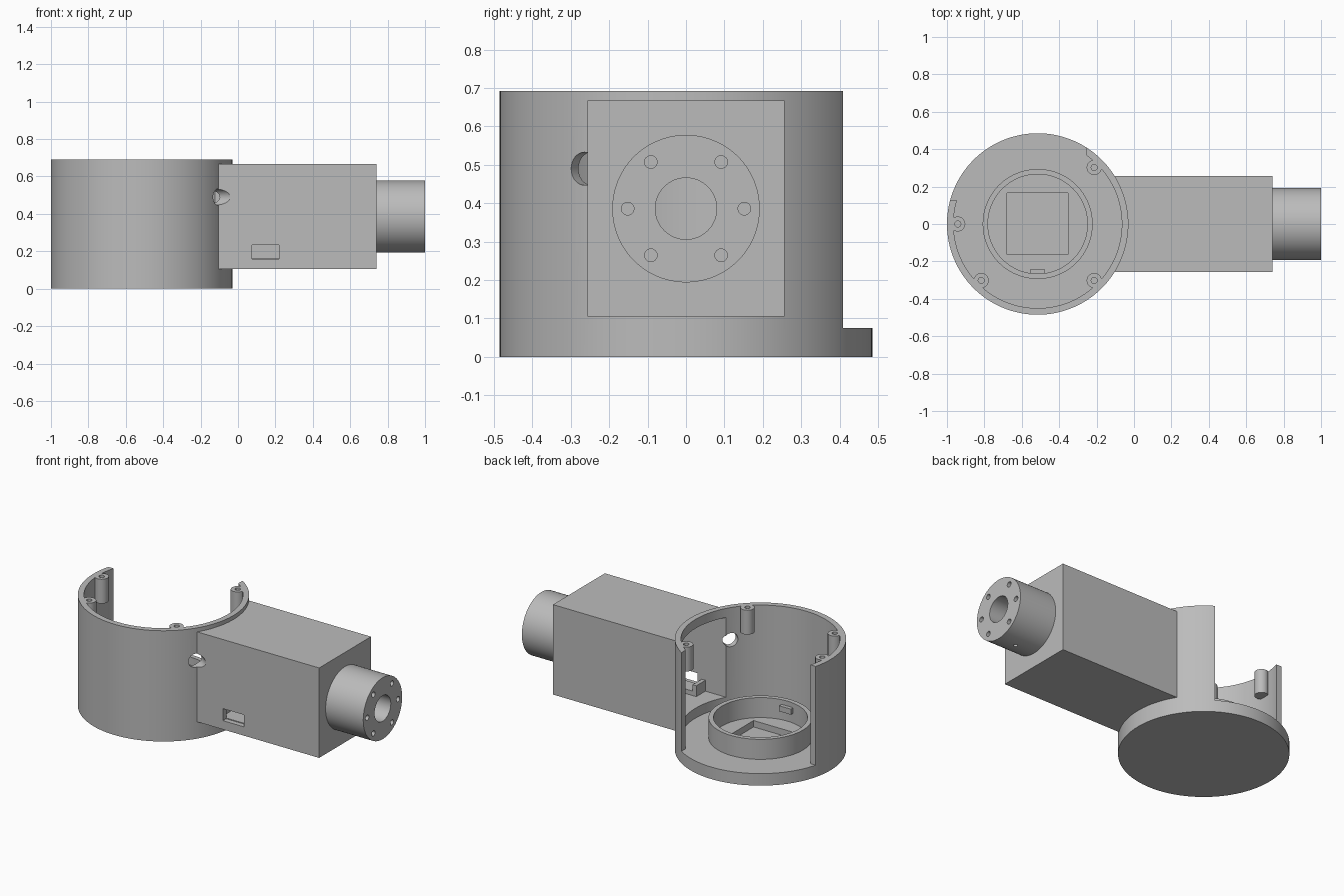
import bpy
from math import cos, sin, radians, pi
from mathutils import Vector

if "Cube" in bpy.data.objects:
    bpy.data.objects.remove(bpy.data.objects["Cube"])

grey = bpy.data.materials.new("plain_grey")
grey.use_nodes = True
COLOUR = (0.5, 0.5, 0.5, 1)
grey.diffuse_color = COLOUR
grey.node_tree.nodes["Principled BSDF"].inputs["Base Color"].default_value = COLOUR


def finish(ob, name):
    ob.name = name
    ob.data.materials.clear()
    ob.data.materials.append(grey)
    return ob


def box(name, lo, hi):
    lo, hi = Vector(lo), Vector(hi)
    bpy.ops.mesh.primitive_cube_add(size=1, location=(lo + hi) / 2)
    ob = bpy.context.object
    ob.scale = hi - lo
    bpy.ops.object.transform_apply(location=True, rotation=True, scale=True)
    return finish(ob, name)


def rod(name, start, end, radius, sides=96):
    start, end = Vector(start), Vector(end)
    axis = end - start
    bpy.ops.mesh.primitive_cylinder_add(vertices=sides, radius=radius, depth=axis.length,
                                        location=(start + end) / 2)
    ob = bpy.context.object
    ob.rotation_mode = 'QUATERNION'
    ob.rotation_quaternion = axis.to_track_quat('Z', 'Y')
    bpy.ops.object.transform_apply(location=True, rotation=True, scale=True)
    return finish(ob, name)


def combine(target, tool, operation):
    mod = target.modifiers.new(operation, 'BOOLEAN')
    mod.operation, mod.object, mod.solver = operation, tool, 'EXACT'
    bpy.context.view_layer.objects.active = target
    bpy.ops.object.modifier_apply(modifier=mod.name)
    bpy.data.objects.remove(tool)


def cut(target, tool):
    combine(target, tool, 'DIFFERENCE')


def add(target, tool):
    combine(target, tool, 'UNION')


CX, OUTER, INNER = -0.515, 0.485, 0.45
TOP, FLOOR = 0.692, 0.075
AXIS_Z = 0.386

# Round cup joined with the square motor box
housing = rod("housing", (CX, 0, 0), (CX, 0, TOP), OUTER, 128)
add(housing, box("motor_box", (-0.3, -0.256, 0.105), (0.74, 0.256, 0.667)))
cut(housing, rod("cavity", (CX, 0, FLOOR), (CX, 0, 1), INNER, 128))
cut(housing, box("box_cavity", (-0.4, -0.22, 0.137), (0.705, 0.22, 0.635)))

# Open rear quarter of the cup wall
cut(housing, box("rear_opening", (-1.1, 0.125, FLOOR), (-0.255, 0.6, 1)))

# Shallow square pocket in the floor
cut(housing, box("floor_pocket", (-0.678, -0.163, 0.035), (-0.353, 0.165, 0.2)))

# Screw bosses under the rim
for angle in (45, 180, 225, 315):
    x = CX + 0.427 * cos(radians(angle))
    y = 0.427 * sin(radians(angle))
    add(housing, rod("screw_boss", (x, y, 0.54), (x, y, TOP), 0.04, 32))
    cut(housing, rod("screw_hole", (x, y, 0.57), (x, y, 0.8), 0.016, 24))

# Cable hole in the corner between cup and box
d = Vector((cos(radians(-33)), sin(radians(-33)), 0))
centre = Vector((CX, 0, 0.49))
cut(housing, rod("cable_hole", centre + d * 0.38, centre + d * 0.56, 0.043, 32))

# Connector slot in the box and shaft bore through its end
cut(housing, box("connector_slot", (0.075, -0.3, 0.16), (0.22, -0.2, 0.235)))
cut(housing, rod("bore", (0.66, 0, AXIS_Z), (0.8, 0, AXIS_Z), 0.08, 64))

# Connector tray behind the slot
tray = box("connector_tray", (0.02, -0.225, 0.13), (0.27, -0.13, 0.165))
for x in (0.02, 0.245):
    add(tray, box("tray_side", (x, -0.225, 0.14), (x + 0.025, -0.13, 0.205)))

# Output shaft with bolt circle and a set screw hole underneath
shaft = rod("output_shaft", (0.72, 0, AXIS_Z), (1, 0, AXIS_Z), 0.192)
cut(shaft, rod("bore", (0.6, 0, AXIS_Z), (1.1, 0, AXIS_Z), 0.08, 64))
for angle in (0, 53, 127, 180, 233, 307):
    y = 0.152 * cos(radians(angle))
    z = AXIS_Z + 0.152 * sin(radians(angle))
    cut(shaft, rod("bolt_hole", (0.88, y, z), (1.1, y, z), 0.0165, 24))
cut(shaft, rod("set_screw_hole", (0.876, 0, 0.15), (0.876, 0, 0.25), 0.012, 24))

# Locating ring on the floor with its small inner tab
ring = rod("locating_ring", (CX, 0, FLOOR - 0.01), (CX, 0, 0.2), 0.294)
cut(ring, rod("ring_bore", (CX, 0, 0), (CX, 0, 0.4), 0.266))
tab = box("ring_tab", (CX - 0.04, -0.275, 0.135), (CX + 0.04, -0.242, 0.17))

# Smooth curved walls, keep the edges crisp
for ob in (housing, tray, shaft, ring):
    bpy.ops.object.select_all(action='DESELECT')
    ob.select_set(True)
    bpy.context.view_layer.objects.active = ob
    bpy.ops.object.shade_smooth_by_angle(angle=pi / 6)
